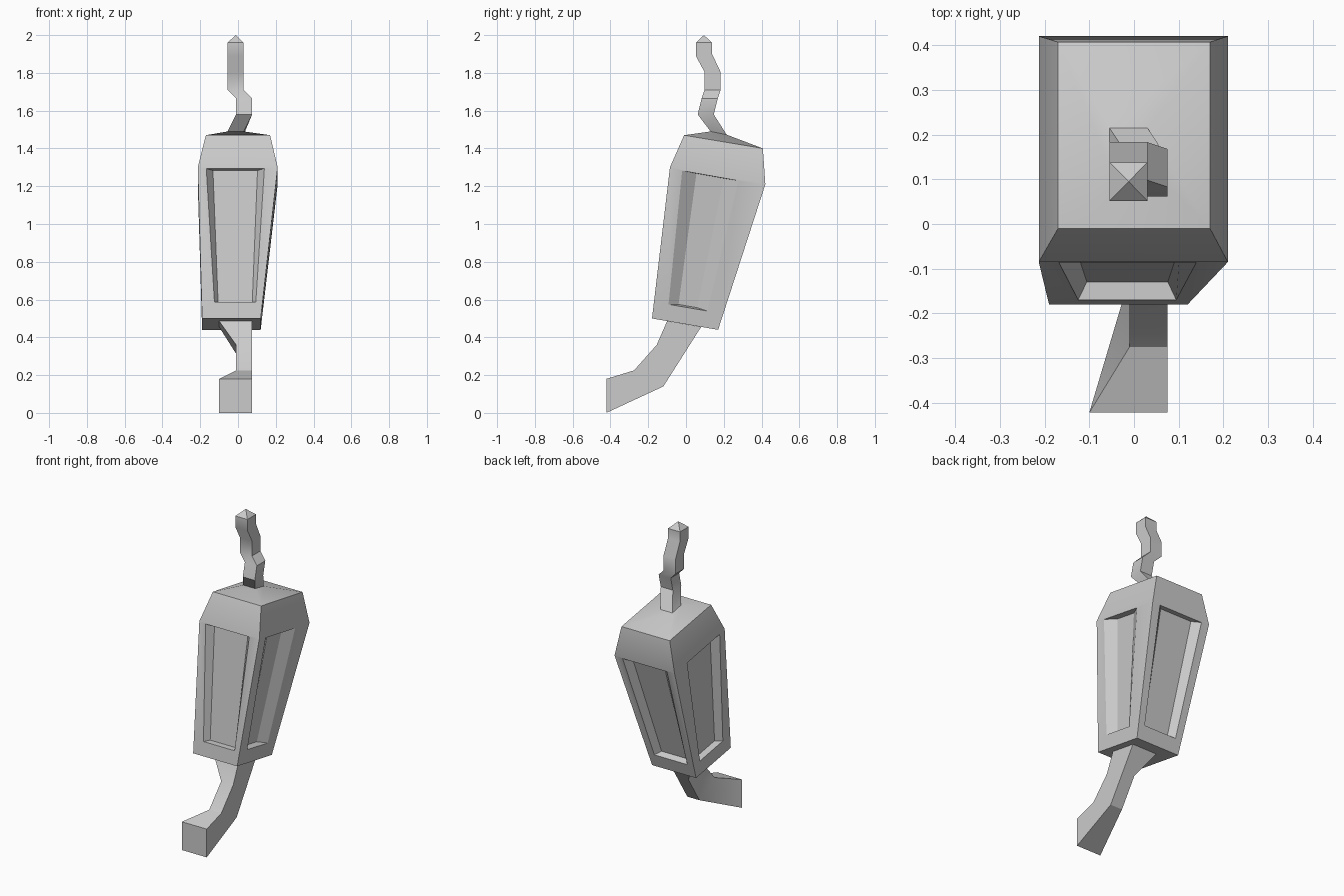
import bpy, bmesh
from mathutils import Vector

if "Cube" in bpy.data.objects:
    bpy.data.objects.remove(bpy.data.objects["Cube"])


def finish(name, bm):
    bmesh.ops.remove_doubles(bm, verts=bm.verts, dist=0.0005)
    bmesh.ops.recalc_face_normals(bm, faces=bm.faces)
    mesh = bpy.data.meshes.new(name)
    bm.to_mesh(mesh)
    bm.free()
    ob = bpy.data.objects.new(name, mesh)
    bpy.context.collection.objects.link(ob)
    bpy.ops.object.select_all(action='DESELECT')
    ob.select_set(True)
    bpy.context.view_layer.objects.active = ob
    bpy.ops.object.shade_smooth_by_angle(angle=0.5)
    return ob


def ring(x0, x1, front, back):
    """Four corners: front-left, front-right, back-right, back-left."""
    return [Vector((x0, *front)), Vector((x1, *front)),
            Vector((x1, *back)), Vector((x0, *back))]


def face(bm, pts):
    bm.faces.new([bm.verts.new(p) for p in pts])


def bridge(bm, a, b):
    for i in range(4):
        j = (i + 1) % 4
        face(bm, (a[i], a[j], b[j], b[i]))


# Lantern body: tapered box with a recessed panel in every side
bottom = ring(-0.19, 0.12, (-0.18, 0.50), (0.17, 0.44))
shoulder = ring(-0.213, 0.21, (-0.085, 1.30), (0.42, 1.21))
eave = ring(-0.17, 0.17, (-0.01, 1.47), (0.407, 1.40))
peak = ring(-0.055, 0.03, (0.13, 1.49), (0.215, 1.473))

# Panel u positions (bottom left, bottom right, top right, top left): rim, floor
panels = [
    ((0.21, 0.89, 0.835, 0.106), (0.27, 0.83, 0.75, 0.19)),   # front
    ((0.21, 0.77, 0.72, 0.13), (0.35, 0.62, 0.57, 0.28)),     # right
    ((0.14, 0.86, 0.87, 0.13), (0.22, 0.76, 0.76, 0.22)),     # back
    ((0.17, 0.80, 0.90, 0.25), (0.24, 0.73, 0.82, 0.33)),     # left
]
bm = bmesh.new()
for k, (rim_u, floor_u) in enumerate(panels):
    j = (k + 1) % 4
    a, b, c, d = bottom[k], bottom[j], shoulder[j], shoulder[k]
    normal = (b - a).cross(d - a).normalized()

    def at(u, v):
        return a.lerp(b, u).lerp(d.lerp(c, u), v)

    vs = (0.11, 0.11, 0.992, 0.992)
    rim = [at(u, v) for u, v in zip(rim_u, vs)]
    floor = [at(u, v) - normal * 0.04
             for u, v in zip(floor_u, (0.115, 0.115, 0.985, 0.985))]
    bridge(bm, (a, b, c, d), rim)
    bridge(bm, rim, floor)
    face(bm, floor)
bridge(bm, shoulder, eave)
bridge(bm, eave, peak)
face(bm, peak)
face(bm, bottom)
finish("lantern_body", bm)

# Crooked stem on top, ending in a small pyramid
stem = [
    peak,
    ring(-0.01, 0.075, (0.062, 1.58), (0.147, 1.58)),
    ring(-0.01, 0.075, (0.083, 1.665), (0.168, 1.665)),
    ring(-0.055, 0.03, (0.098, 1.71), (0.183, 1.71)),
    ring(-0.055, 0.03, (0.098, 1.805), (0.183, 1.805)),
    ring(-0.055, 0.03, (0.052, 1.89), (0.138, 1.90)),
    ring(-0.055, 0.03, (0.052, 1.96), (0.138, 1.96)),
]
bm = bmesh.new()
for lo, hi in zip(stem, stem[1:]):
    bridge(bm, lo, hi)
tip = Vector((-0.012, 0.095, 2.0))
for i in range(4):
    face(bm, (stem[-1][i], stem[-1][(i + 1) % 4], tip))
face(bm, stem[0])
finish("top_stem", bm)

# Curved bracket arm under the body, sweeping forward to the wall plate end
arm = [
    ring(-0.10, 0.075, (-0.10, 0.486), (0.08, 0.455)),
    ring(-0.01, 0.075, (-0.155, 0.36), (-0.01, 0.313)),
    ring(-0.01, 0.075, (-0.275, 0.225), (-0.12, 0.14)),
    ring(-0.10, 0.075, (-0.422, 0.18), (-0.422, 0.0)),
]
bm = bmesh.new()
for hi, lo in zip(arm, arm[1:]):
    bridge(bm, hi, lo)
face(bm, arm[0])
face(bm, arm[-1])
finish("bracket_arm", bm)
